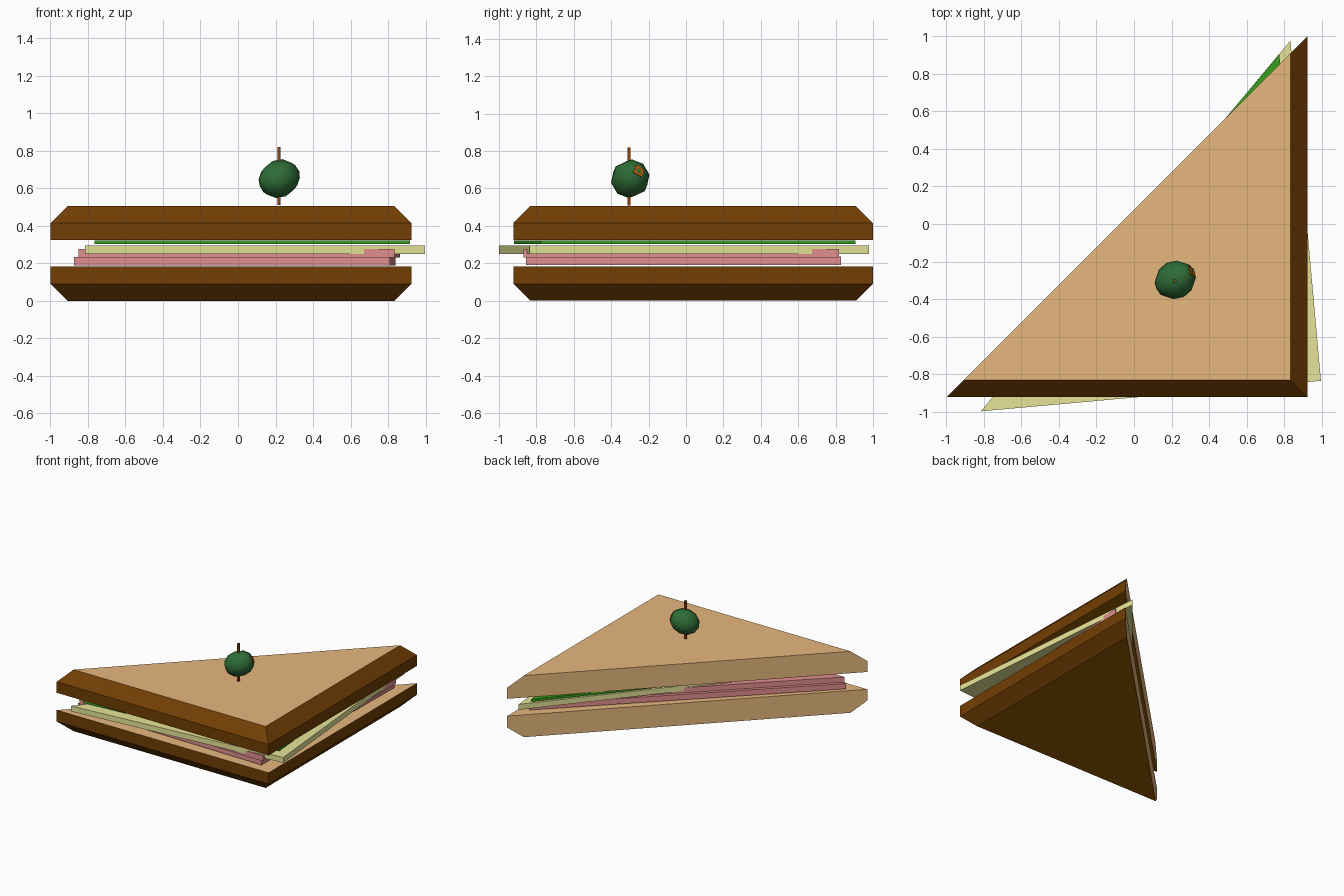
import bpy, bmesh, math
from mathutils import Vector, Matrix

if "Cube" in bpy.data.objects:
    bpy.data.objects.remove(bpy.data.objects["Cube"])


def material(name, rgb):
    lin = [(c / 255 / 12.92) if c < 11 else ((c / 255 + 0.055) / 1.055) ** 2.4 for c in rgb]
    m = bpy.data.materials.new(name)
    m.diffuse_color = (*lin, 1)
    m.use_nodes = True
    m.node_tree.nodes["Principled BSDF"].inputs["Base Color"].default_value = m.diffuse_color
    return m


CRUST = material("crust_brown", (114, 62, 4))
BASE = material("base_golden_brown", (150, 90, 4))
CRUMB = material("crumb_tan", (232, 184, 126))
HAM = material("ham_pink", (226, 142, 142))
CHEESE = material("cheese_yellow", (230, 229, 152))
LETTUCE = material("lettuce_green", (54, 160, 26))
OLIVE = material("olive_green", (46, 108, 54))
PIMENTO = material("pimento_orange", (184, 92, 6))
STICK = material("stick_brown", (146, 68, 10))


def stack(name, rings, mats):
    """Closed solid through a list of (triangle, z) rings, bottom to top."""
    bm = bmesh.new()
    loops = [[bm.verts.new((x, y, z)) for x, y in tri] for tri, z in rings]
    bm.faces.new(loops[0][::-1])
    bm.faces.new(loops[-1])
    for a, b in zip(loops, loops[1:]):
        for i in range(3):
            j = (i + 1) % 3
            bm.faces.new((a[i], a[j], b[j], b[i]))
    bm.normal_update()
    # Crumb on upward level faces and the diagonal cut, base colour underneath
    if len(mats) > 1:
        for f in bm.faces:
            cut = f.normal.x < -0.5 and f.normal.y > 0.5
            if cut or f.normal.z > 0.9:
                f.material_index = 1
            elif f.normal.z < -0.9:
                f.material_index = 2
    me = bpy.data.meshes.new(name)
    bm.to_mesh(me)
    bm.free()
    for m in mats:
        me.materials.append(m)
    ob = bpy.data.objects.new(name, me)
    bpy.context.collection.objects.link(ob)
    return ob


def right_triangle(corner, leg):
    """Right triangle from its square corner and the leg running to the back."""
    (cx, cy), (lx, ly) = corner, leg
    return [(cx - ly, cy + lx), (cx, cy), (cx + lx, cy + ly)]


# Bread slices, bevelled only along the two crust sides
full = right_triangle((0.924, -0.923), (0, 1.923))
inset = right_triangle((0.834, -0.833), (0, 1.743))
bread = [CRUST, CRUMB, BASE]
stack("bottom_bread", [(inset, 0), (full, 0.09), (full, 0.183)], bread)
stack("top_bread", [(full, 0.325), (full, 0.415), (inset, 0.505)], bread)

# Fillings, each turned a little
for name, corner, leg, z0, z1, mat in (
    ("lower_ham", (0.81, -0.855), (0.03, 1.685), 0.19, 0.235, HAM),
    ("upper_ham", (0.834, -0.868), (0.03, 1.685), 0.232, 0.277, HAM),
    ("cheese", (0.997, -0.836), (-0.163, 1.814), 0.25, 0.295, CHEESE),
    ("lettuce", (0.918, -0.777), (-0.143, 1.682), 0.304, 0.323, LETTUCE),
):
    tri = right_triangle(corner, leg)
    stack(name, [(tri, z0), (tri, z1)], [mat])

# Tilted olive
centre = Vector((0.22, -0.298, 0.652))
axis = Vector((0.09, 0.045, 0.042)).normalized()
facing = axis.to_track_quat('Z', 'Y').to_matrix()
bpy.ops.mesh.primitive_uv_sphere_add(segments=8, ring_count=6, radius=0.102,
                                     location=centre, rotation=facing.to_euler())
olive = bpy.context.object
olive.name = "olive"
olive.scale = (1, 1, 1.12)
olive.data.materials.append(OLIVE)
bpy.ops.object.shade_smooth()

# Pimento plug almost flush with the end of the olive
turn = (facing @ Matrix.Rotation(math.radians(15), 3, 'Z')).to_euler()
bpy.ops.mesh.primitive_cylinder_add(vertices=4, radius=0.036, depth=0.04,
                                    location=centre + axis * 0.090, rotation=turn)
bpy.context.object.name = "pimento"
bpy.context.object.data.materials.append(PIMENTO)

# Square cocktail stick
bpy.ops.mesh.primitive_cylinder_add(vertices=4, radius=0.011, depth=0.31,
                                    location=(0.218, -0.305, 0.665),
                                    rotation=(0, 0, math.pi / 4))
bpy.context.object.name = "cocktail_stick"
bpy.context.object.data.materials.append(STICK)
